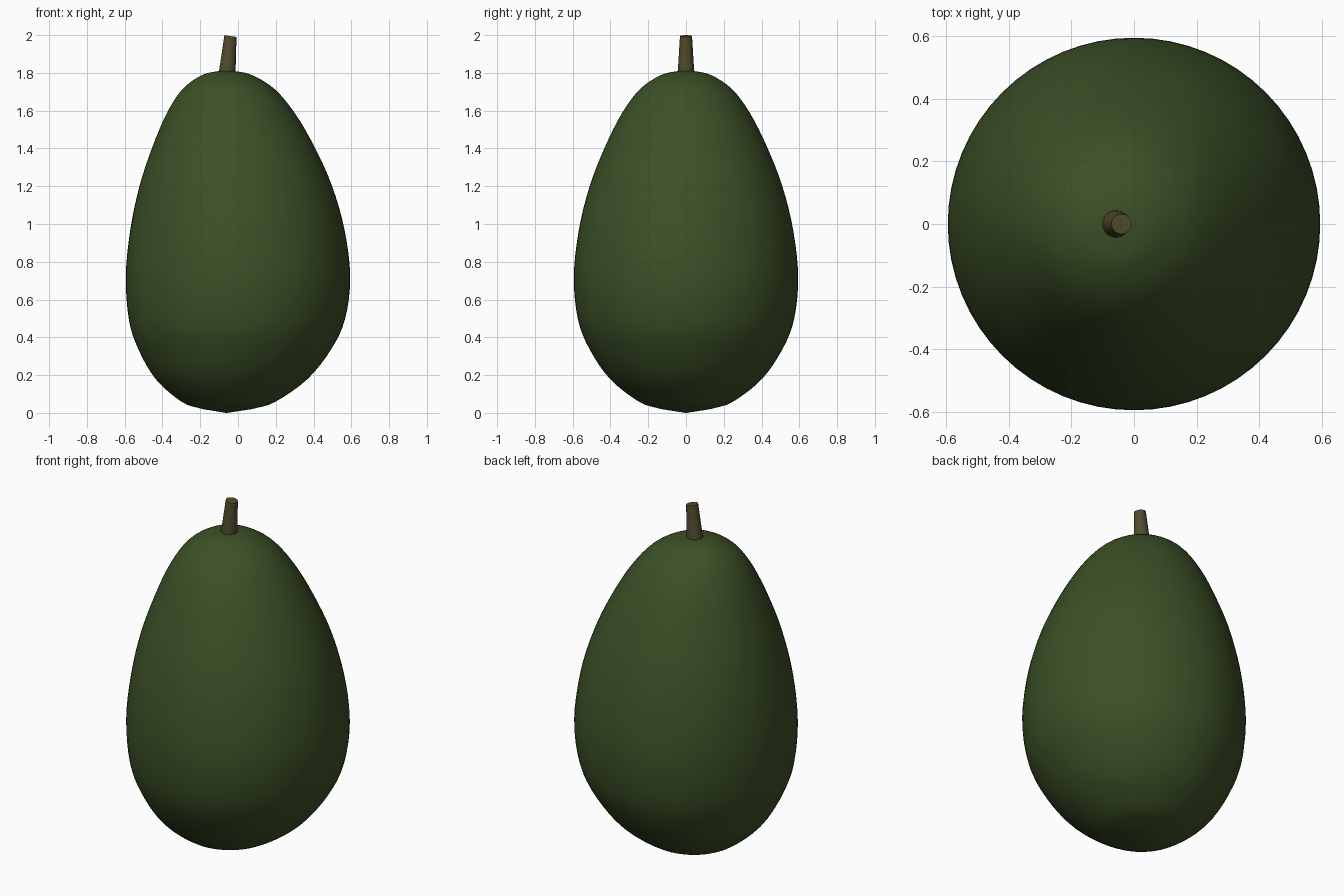
import bpy
import bmesh
import math
from mathutils import Vector

cube = bpy.data.objects.get("Cube")
if cube:
    bpy.data.objects.remove(cube, do_unlink=True)


def make_material(name, colour):
    mat = bpy.data.materials.new(name)
    mat.use_nodes = True
    mat.diffuse_color = colour
    mat.node_tree.nodes["Principled BSDF"].inputs["Base Color"].default_value = colour
    return mat


def smooth_path(points, steps):
    """Catmull-Rom curve through 2D points."""
    pts = [Vector(p) for p in points]
    pts = [2 * pts[0] - pts[1]] + pts + [2 * pts[-1] - pts[-2]]
    path = []
    for a, b, c, d in zip(pts, pts[1:], pts[2:], pts[3:]):
        for i in range(steps):
            t = i / steps
            path.append(0.5 * (2 * b + (c - a) * t
                               + (2 * a - 5 * b + 4 * c - d) * t ** 2
                               + (3 * b - a - 3 * c + d) * t ** 3))
    return path + [pts[-2]]


def loft(name, rings, segments, mat, tilt=0.0):
    """Skin circles given as (centre x, z, radius), capping both ends."""
    bm = bmesh.new()
    loops = []
    for cx, z, r in rings:
        loop = []
        for i in range(segments):
            a = math.tau * i / segments
            x = r * math.cos(a)
            loop.append(bm.verts.new((cx + x, r * math.sin(a), z - tilt * x)))
        loops.append(loop)
    for low, high in zip(loops, loops[1:]):
        for i in range(segments):
            j = (i + 1) % segments
            bm.faces.new((low[i], low[j], high[j], high[i]))
    bm.faces.new(reversed(loops[0]))
    bm.faces.new(loops[-1])
    mesh = bpy.data.meshes.new(name)
    bm.to_mesh(mesh)
    bm.free()
    mesh.materials.append(mat)
    obj = bpy.data.objects.new(name, mesh)
    bpy.context.collection.objects.link(obj)
    bpy.ops.object.select_all(action="DESELECT")
    obj.select_set(True)
    bpy.context.view_layer.objects.active = obj
    bpy.ops.object.shade_smooth_by_angle(angle=math.radians(40))
    return obj


skin = make_material("dark_green_skin", (0.045, 0.080, 0.020, 1))
bark = make_material("brown_stem", (0.085, 0.070, 0.026, 1))

# Fruit body: egg profile (radius, height) whose axis bows sideways at the belly
BELLY, TOP = 0.72, 1.81
profile = [(0.13, 0.02), (0.245, 0.057), (0.40, 0.177), (0.51, 0.336),
           (0.572, 0.495), (0.594, BELLY), (0.567, 0.97), (0.51, 1.2),
           (0.43, 1.406), (0.34, 1.585), (0.245, 1.713), (0.14, 1.785),
           (0.06, 1.807), (0.004, TOP)]


def axis_x(z):
    span = TOP - BELLY if z > BELLY else BELLY
    return -0.06 * ((z - BELLY) / span) ** 2


outline = [Vector((0.003, 0.0))] + smooth_path(profile, 4)
loft("fruit_body", [(axis_x(p.y), p.y, p.x) for p in outline], 64, skin)

# Stem: tapered, leaning stalk with a slightly tilted flat end
loft("stem", [(-0.059, 1.78, 0.045), (-0.050, 1.88, 0.039), (-0.040, 1.995, 0.032)],
     24, bark, tilt=0.15)
